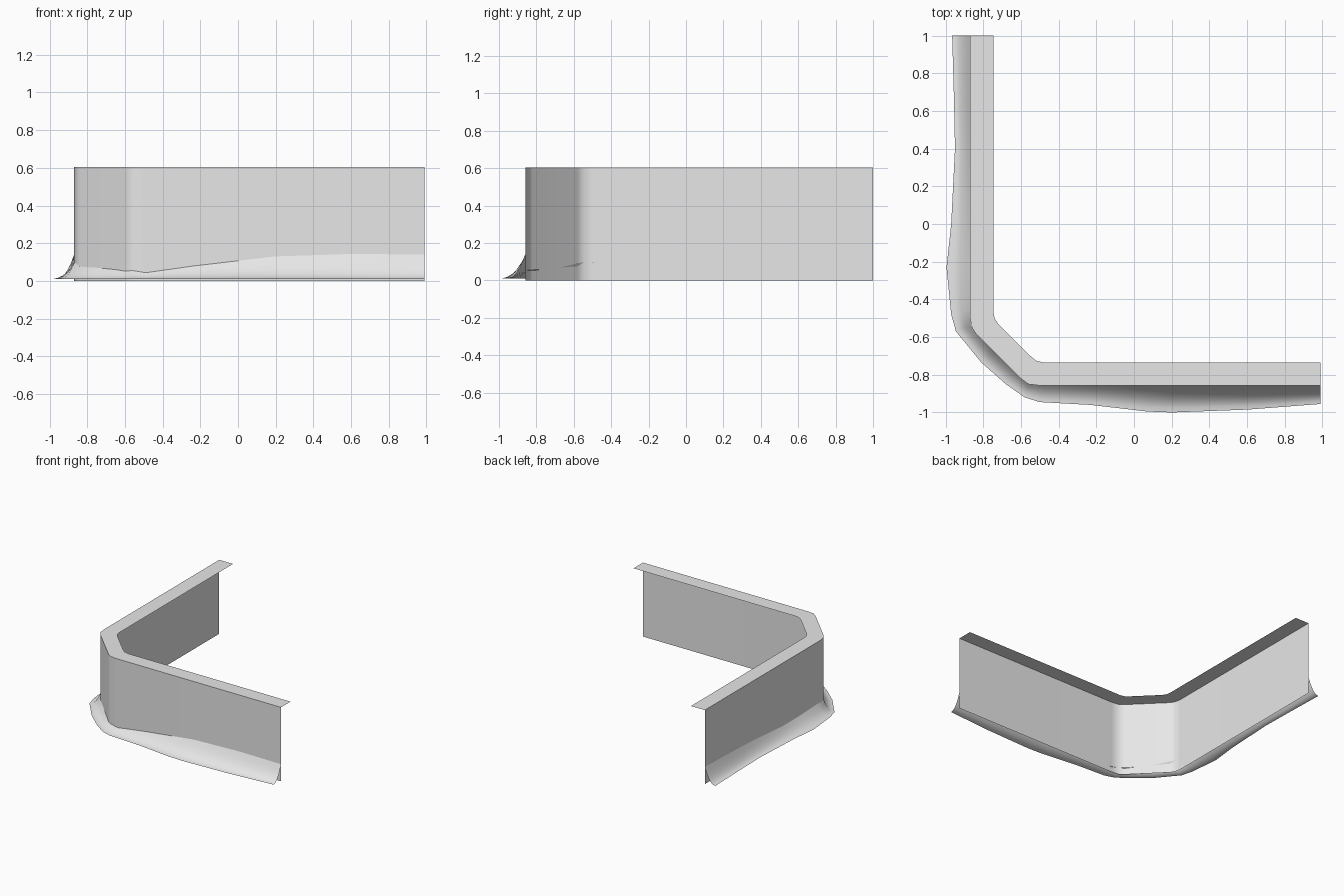
import bpy
import bmesh
from mathutils import Vector

default_cube = bpy.data.objects.get("Cube")
if default_cube:
    bpy.data.objects.remove(default_cube, do_unlink=True)


def make_material(name, colour):
    material = bpy.data.materials.new(name)
    material.use_nodes = True
    material.diffuse_color = colour
    shader = material.node_tree.nodes["Principled BSDF"]
    shader.inputs["Base Color"].default_value = colour
    return material


def loft_strip(name, rows, material, smooth_angle):
    """Skin an open sheet across rows of points that run along the path."""
    bm = bmesh.new()
    vert_rows = [[bm.verts.new(point) for point in row] for row in rows]
    for lower, upper in zip(vert_rows, vert_rows[1:]):
        for a, b, c, d in zip(lower, lower[1:], upper[1:], upper):
            bm.faces.new((a, b, c, d))
    mesh = bpy.data.meshes.new(name)
    bm.to_mesh(mesh)
    bm.free()
    mesh.materials.append(material)
    sheet = bpy.data.objects.new(name, mesh)
    bpy.context.collection.objects.link(sheet)
    bpy.ops.object.select_all(action="DESELECT")
    sheet.select_set(True)
    bpy.context.view_layer.objects.active = sheet
    bpy.ops.object.shade_smooth_by_angle(angle=smooth_angle)
    return sheet


def at_height(path, height):
    return [Vector((x, y, height)) for x, y in path]


plain_grey = make_material("plain grey", (0.8, 0.8, 0.8, 1))

# Wall: outer face with rounded chamfer corner, and a flat ledge on top
wall_top = 0.605
outer_path = [(-.87, 1), (-.87, -.5), (-.86, -.55), (-.84, -.58),
              (-.6, -.82), (-.56, -.85), (-.5, -.857), (.99, -.857)]
inner_path = [(-.745, 1), (-.745, -.47), (-.74, -.5), (-.72, -.53),
              (-.55, -.7), (-.52, -.725), (-.48, -.735), (.99, -.735)]
wall = loft_strip("corner_wall",
                  [at_height(outer_path, 0),
                   at_height(outer_path, wall_top),
                   at_height(inner_path, wall_top)],
                  plain_grey, 0.6)
weighted = wall.modifiers.new("even_shading", "WEIGHTED_NORMAL")
weighted.keep_sharp = True

# Drift: each station has its foot, its contact on the wall and its height
drift_stations = [
    ((-.965, 1), (-.87, 1), .14),
    ((-.955, .65), (-.87, .65), .13),
    ((-.95, .4), (-.87, .4), .12),
    ((-.97, 0), (-.87, 0), .09),
    ((-.995, -.23), (-.87, -.23), .09),
    ((-.97, -.48), (-.87, -.45), .1),
    ((-.945, -.57), (-.867, -.54), .1),
    ((-.81, -.735), (-.75, -.67), .07),
    ((-.68, -.85), (-.65, -.77), .06),
    ((-.58, -.92), (-.56, -.85), .055),
    ((-.5, -.945), (-.48, -.857), .045),
    ((-.23, -.96), (-.23, -.857), .08),
    ((.07, -.995), (.07, -.857), .115),
    ((.2, -1), (.2, -.857), .13),
    ((.6, -.985), (.6, -.857), .143),
    ((.99, -.955), (.99, -.857), .14),
]
foot_height = 0.01
steps = 6
drift_rows = []
for step in range(steps + 1):
    across = step / steps
    rise = across ** 2.2
    row = []
    for foot, contact, height in drift_stations:
        flat = Vector(foot).lerp(Vector(contact), across)
        row.append(Vector((flat.x, flat.y,
                           foot_height + (height - foot_height) * rise)))
    drift_rows.append(row)
loft_strip("ground_drift", drift_rows, plain_grey, 1.0)
